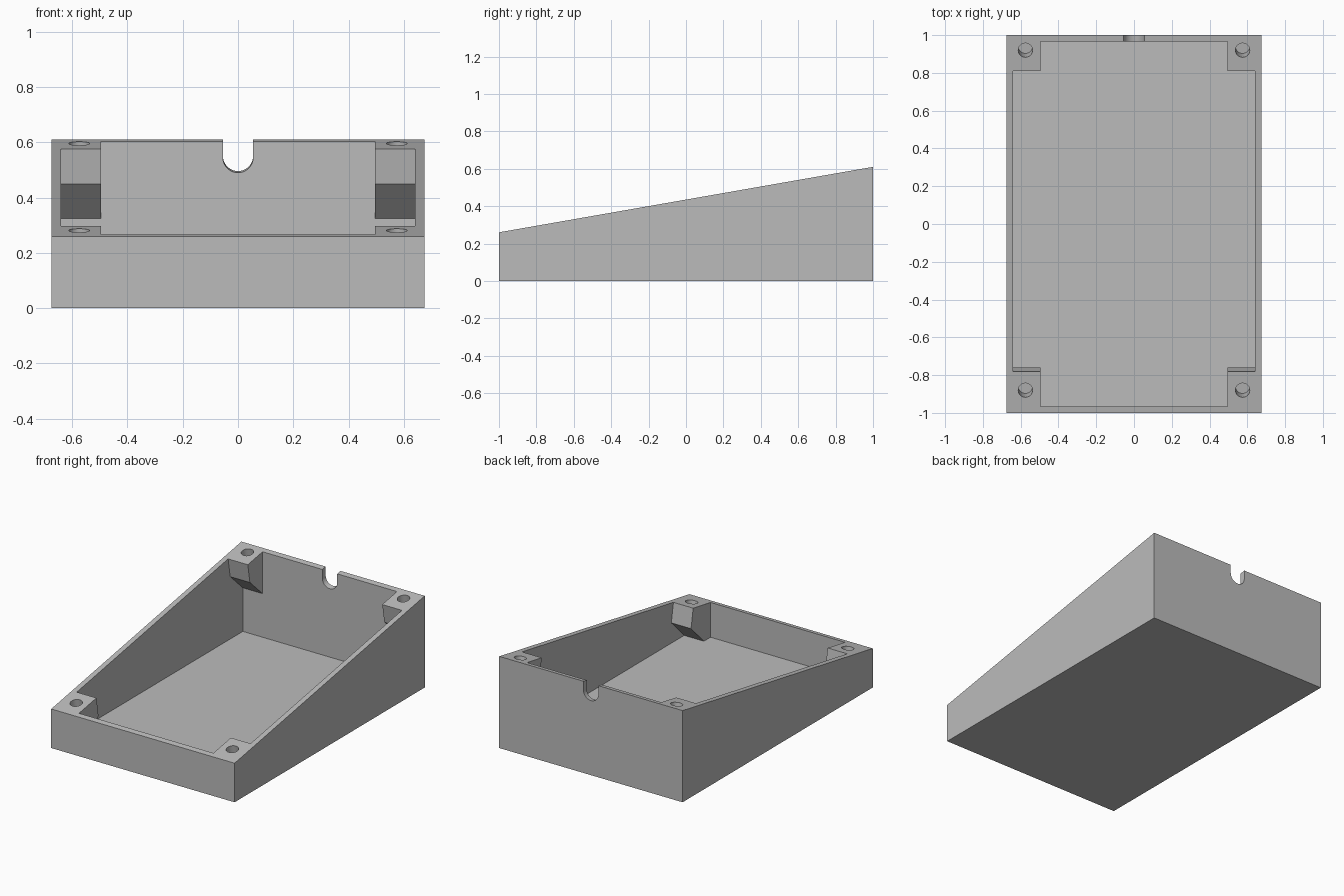
import bpy, bmesh, math
from mathutils import Matrix, Vector

if "Cube" in bpy.data.objects:
    bpy.data.objects.remove(bpy.data.objects["Cube"], do_unlink=True)

W, WALL = 0.675, 0.035            # half width, wall thickness
FRONT_H, BACK_H = 0.26, 0.61
SLOPE = (BACK_H - FRONT_H) / 2
TILT = math.atan(SLOPE)
TALL = 0.8                        # rough block height before trimming


def rim(y):
    return FRONT_H + SLOPE * (y + 1)


def prism(name, points, length, matrix):
    """Polygon in local XY, extruded along local Z, placed by matrix."""
    bm = bmesh.new()
    face = bm.faces.new([bm.verts.new((a, b, 0)) for a, b in points])
    ext = bmesh.ops.extrude_face_region(bm, geom=[face])
    verts = [v for v in ext["geom"] if isinstance(v, bmesh.types.BMVert)]
    bmesh.ops.translate(bm, verts=verts, vec=(0, 0, length))
    bmesh.ops.transform(bm, matrix=matrix, verts=bm.verts)
    bmesh.ops.recalc_face_normals(bm, faces=bm.faces)
    mesh = bpy.data.meshes.new(name)
    bm.to_mesh(mesh)
    bm.free()
    obj = bpy.data.objects.new(name, mesh)
    bpy.context.collection.objects.link(obj)
    return obj


def side_prism(name, points, x0, x1):
    """Profile in the YZ plane, spanning x0 to x1."""
    axes = Matrix(((0, 0, 1, x0), (1, 0, 0, 0), (0, 1, 0, 0), (0, 0, 0, 1)))
    return prism(name, points, x1 - x0, axes)


def combine(target, tool, operation="DIFFERENCE"):
    mod = target.modifiers.new("combine", "BOOLEAN")
    mod.operation, mod.solver, mod.object = operation, "EXACT", tool
    deps = bpy.context.evaluated_depsgraph_get()
    mesh = bpy.data.meshes.new_from_object(target.evaluated_get(deps))
    target.modifiers.clear()
    target.data = mesh
    bpy.data.objects.remove(tool, do_unlink=True)


# Hollow block with floor and four walls
body = side_prism("enclosure_base", [(-1, 0), (1, 0), (1, TALL), (-1, TALL)], -W, W)
inner = 1 - WALL
combine(body, side_prism("cavity", [(-inner, WALL), (inner, WALL), (inner, 1), (-inner, 1)],
                         WALL - W, W - WALL))

# Corner screw posts with slanted undersides
back_post = [(0.832, 0.45), (0.98, 0.311), (0.98, 0.75), (0.78, 0.75)]
front_post = [(-0.76, 0.17), (-0.915, 0.015), (-0.98, 0.015), (-0.98, 0.75), (-0.86, 0.75)]
for profile in (back_post, front_post):
    for x0, x1 in ((0.495, 0.66), (-0.66, -0.495)):
        combine(body, side_prism("screw_post", profile, x0, x1), "UNION")

# Trim everything to the sloping rim
combine(body, side_prism("slope_trim", [(-1.2, rim(-1.2)), (1.2, rim(1.2)), (1.2, 1.5), (-1.2, 1.5)],
                         -1, 1))

# Screw holes square to the rim
SEG = 32
circle = [(0.038 * math.cos(2 * math.pi * i / SEG), 0.038 * math.sin(2 * math.pi * i / SEG))
          for i in range(SEG)]
tilt = Matrix.Rotation(TILT, 4, "X")
for x in (-0.575, 0.575):
    for y in (-0.88, 0.92):
        place = Matrix.Translation((x, y, rim(y))) @ tilt @ Matrix.Translation((0, 0, -0.12))
        combine(body, prism("screw_hole", circle, 0.2, place))

# Round-bottomed cable notch through the back wall
R = 0.055
notch = [(R * math.cos(a), R * math.sin(a)) for a in
         [math.pi + math.pi * i / 20 for i in range(21)]] + [(R, 0.2), (-R, 0.2)]
place = (Matrix.Translation(Vector((0, 1, 0.552))) @ tilt
         @ Matrix.Rotation(math.pi / 2, 4, "X") @ Matrix.Translation((0, 0, -0.15)))
combine(body, prism("cable_notch", notch, 0.3, place))

# Plain grey finish
grey = bpy.data.materials.new("grey_plastic")
grey.use_nodes = True
color = (0.5, 0.5, 0.5, 1)
grey.diffuse_color = color
grey.node_tree.nodes["Principled BSDF"].inputs["Base Color"].default_value = color
body.data.materials.clear()
body.data.materials.append(grey)

bpy.ops.object.select_all(action="DESELECT")
body.select_set(True)
bpy.context.view_layer.objects.active = body
bpy.ops.object.shade_smooth_by_angle(angle=math.radians(30))
